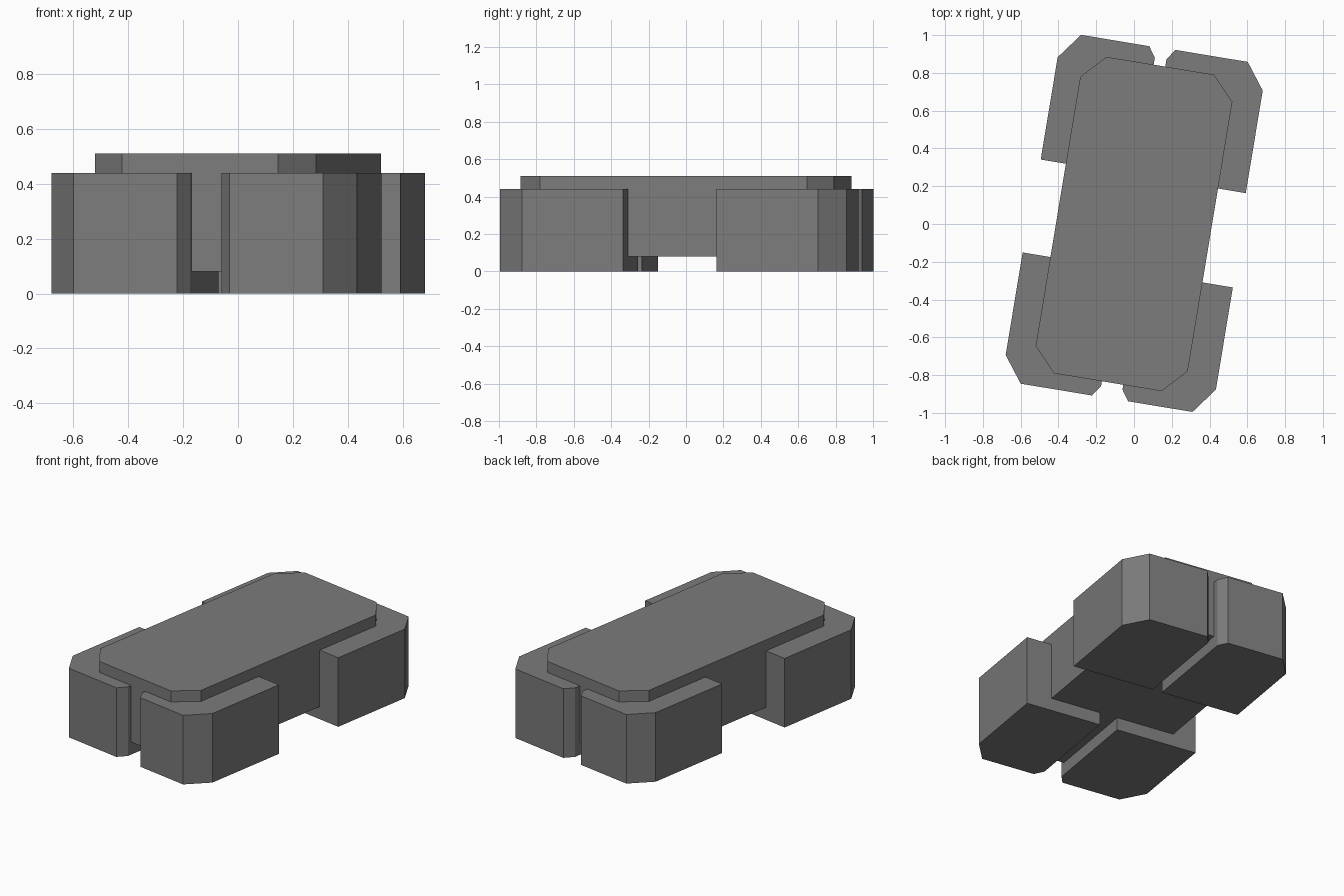
import bpy, bmesh, math
from mathutils import Matrix

if "Cube" in bpy.data.objects:
    bpy.data.objects.remove(bpy.data.objects["Cube"])

TURN = Matrix.Rotation(math.radians(-9.4), 4, 'Z')

grey = bpy.data.materials.new("dark_grey")
grey.diffuse_color = (0.2, 0.2, 0.2, 1)
grey.use_nodes = True
grey.node_tree.nodes["Principled BSDF"].inputs["Base Color"].default_value = grey.diffuse_color


def prism(name, outline, z0, z1):
    """Extrude a flat outline upward, turned with the whole model."""
    bm = bmesh.new()
    base = bm.faces.new([bm.verts.new((x, y, z0)) for x, y in outline])
    top = bmesh.ops.extrude_face_region(bm, geom=[base])["geom"]
    verts = [v for v in top if isinstance(v, bmesh.types.BMVert)]
    bmesh.ops.translate(bm, verts=verts, vec=(0, 0, z1 - z0))
    bmesh.ops.recalc_face_normals(bm, faces=bm.faces)
    bm.transform(TURN)
    mesh = bpy.data.meshes.new(name)
    bm.to_mesh(mesh)
    bm.free()
    mesh.materials.append(grey)
    obj = bpy.data.objects.new(name, mesh)
    bpy.context.collection.objects.link(obj)
    return obj


# central slab with cut corners
W, L, CW, CL = 0.408, 0.849, 0.12, 0.126
prism("central_slab", [(W, L - CL), (W - CW, L), (CW - W, L), (-W, L - CL),
                       (-W, CL - L), (CW - W, -L), (W - CW, -L), (W, CL - L)], 0.08, 0.51)


# corner blocks: side signs, inner and outer x, inner and outer y
def block(name, sx, sy, xi, xo, yi, yo):
    pts = [(xi, yi), (xo, yi), (xo, yo - 0.137), (xo - 0.103, yo),
           (xi + 0.039, yo), (xi, yo - 0.056)]
    prism(name, [(sx * x, sy * y) for x, y in pts], 0.0, 0.44)


block("back_left_block", -1, 1, 0.035, 0.543, 0.256, 0.942)
block("back_right_block", 1, 1, 0.027, 0.557, 0.258, 0.945)
block("front_left_block", -1, -1, 0.032, 0.557, 0.245, 0.932)
block("front_right_block", 1, -1, 0.083, 0.571, 0.246, 0.931)
